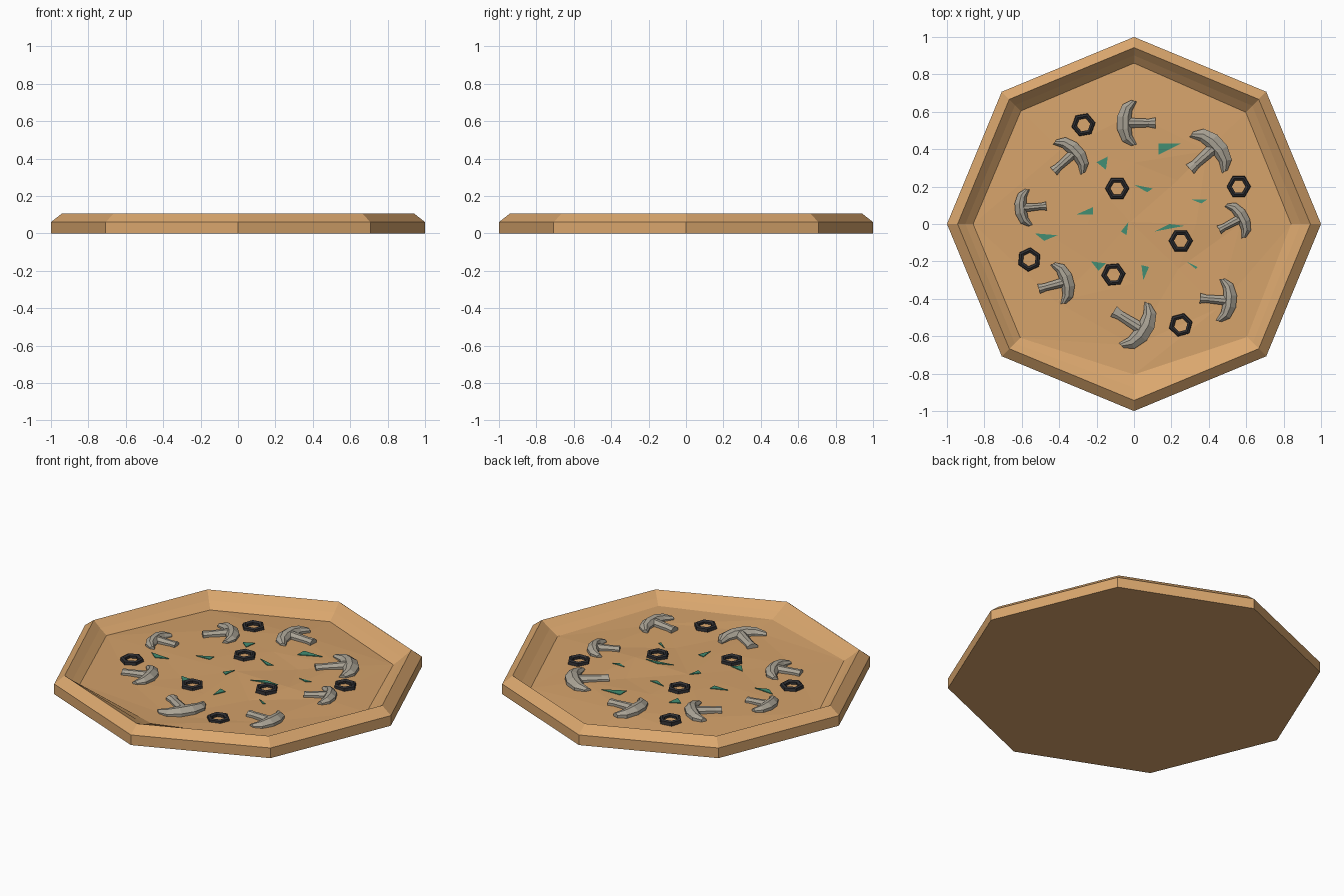
import bpy, bmesh, math, random
from mathutils import Vector, Matrix
from mathutils.bvhtree import BVHTree

if "Cube" in bpy.data.objects:
    bpy.data.objects.remove(bpy.data.objects["Cube"])

random.seed(4)


def material(name, rgb):
    m = bpy.data.materials.new(name)
    m.diffuse_color = (*rgb, 1)
    m.use_nodes = True
    m.node_tree.nodes["Principled BSDF"].inputs["Base Color"].default_value = m.diffuse_color
    return m


BREAD = material("baked dough", (0.70, 0.385, 0.155))
CHEESE = material("melted cheese", (0.66, 0.36, 0.145))
MUSHROOM = material("mushroom grey", (0.40, 0.365, 0.30))
OLIVE = material("black olive", (0.028, 0.028, 0.032))
HERB = material("herb green", (0.055, 0.27, 0.17))


def finish(bm, name, mat, fix_normals=True):
    if fix_normals:
        bmesh.ops.recalc_face_normals(bm, faces=bm.faces)
    me = bpy.data.meshes.new(name)
    bm.to_mesh(me)
    bm.free()
    me.materials.append(mat)
    ob = bpy.data.objects.new(name, me)
    bpy.context.collection.objects.link(ob)
    return ob


def bridge(bm, a, b, closed=True):
    """Quads between two rows of vertices."""
    n = len(a)
    for i in range(n if closed else n - 1):
        j = (i + 1) % n
        bm.faces.new((a[i], a[j], b[j], b[i]))


def octagon(bm, radii, height):
    ring = []
    for i, r in enumerate(radii):
        t = i * math.pi / 4
        x, y = r * math.cos(t), r * math.sin(t)
        ring.append(bm.verts.new((x, y, height(x, y))))
    return ring


# Crust: octagonal rings, rim inner edge slightly uneven
EDGE = [0.84, 0.845, 0.86, 0.855, 0.86, 0.86, 0.805, 0.855]


def edge_height(x, y):
    return 0.036 - 0.02 * y


bm = bmesh.new()
rings = [octagon(bm, [r] * 8, lambda x, y, z=z: z)
         for r, z in ((1, 0), (1, 0.06), (0.943, 0.105))]
rings.append(octagon(bm, [0.5 * (e + 0.943) for e in EDGE],
                     lambda x, y: 0.5 * (0.1 + edge_height(x, y))))
rings.append(octagon(bm, EDGE, edge_height))
for a, b in zip(rings, rings[1:]):
    bridge(bm, a, b)
bm.faces.new(rings[0][::-1])
finish(bm, "crust", BREAD, False)

# Cheese: bumpy faceted floor inside the crust
bm = bmesh.new()
edge = octagon(bm, EDGE, edge_height)
mid = octagon(bm, [0.6 + random.uniform(-0.06, 0.06) for _ in range(8)],
              lambda x, y: 0.042 + random.uniform(-0.003, 0.003))
inner = octagon(bm, [0.28 + random.uniform(-0.08, 0.08) for _ in range(8)],
                lambda x, y: 0.045 + random.uniform(-0.009, 0.006))
bridge(bm, edge, mid)
bridge(bm, mid, inner)
centre = bm.verts.new((-0.02, 0.01, 0.046))
for i in range(8):
    bm.faces.new((inner[i], inner[(i + 1) % 8], centre))
bmesh.ops.triangulate(bm, faces=bm.faces)
tree = BVHTree.FromBMesh(bm)
finish(bm, "cheese", CHEESE, False)


def cheese_z(x, y):
    return tree.ray_cast(Vector((x, y, 1)), Vector((0, 0, -1)))[0].z


# Mushroom slices: curved cap lofted along stations, plus a stem
# half-cap stations: outer x, outer y, inner x, inner y
HALF = [(0.025, 0.122, 0.055, 0.115), (-0.022, 0.098, 0.030, 0.066),
        (-0.050, 0.035, 0.026, 0.028)]
STATIONS = HALF + [(a, -b, c, -d) for a, b, c, d in HALF[::-1]]
HEIGHTS = [0.018, 0.032, 0.040, 0.040, 0.032, 0.018]


def mushroom(x, y, angle, size):
    bm = bmesh.new()
    sections = []
    for (ox, oy, ix, iy), h in zip(STATIONS, HEIGHTS):
        o, i = Vector((ox, oy, 0)), Vector((ix, iy, 0))
        pts = [(o, -0.015), (o, h * 0.45), (o.lerp(i, 0.4), h),
               (o.lerp(i, 0.75), h * 0.9), (i, h * 0.35), (i, -0.015)]
        sections.append([bm.verts.new(p + Vector((0, 0, z))) for p, z in pts])
    for a, b in zip(sections, sections[1:]):
        bridge(bm, a, b)
    bm.faces.new(sections[0])
    bm.faces.new(sections[-1])
    # stem, five-sided with a flared end
    stem = []
    for sx, w, h in ((-0.01, 0.028, 0.034), (0.12, 0.022, 0.026),
                     (0.155, 0.029, 0.026)):
        stem.append([bm.verts.new(p) for p in (
            (sx, -w, -0.015), (sx, -w, h * 0.5), (sx, -w * 0.3, h),
            (sx, w * 0.4, h), (sx, w, h * 0.5), (sx, w, -0.015))])
    for a, b in zip(stem, stem[1:]):
        bridge(bm, a, b)
    bm.faces.new(stem[0])
    bm.faces.new(stem[-1])
    bm.transform(Matrix.Translation((x, y, cheese_z(x, y)))
                 @ Matrix.Rotation(math.radians(angle), 4, 'Z')
                 @ Matrix.Diagonal((size, size, 1, 1)))
    finish(bm, "mushroom_slice", MUSHROOM)


for m in ((-0.04, 0.54, 0, 1.0), (0.43, 0.41, 222, 1.13),
          (-0.32, 0.38, 222, 0.95), (-0.595, 0.085, 5, 0.82),
          (0.57, 0.03, 208, 0.84), (-0.37, -0.31, 195, 0.93),
          (0.50, -0.41, 175, 0.95), (0.04, -0.56, 148, 1.13)):
    mushroom(*m)

# Olive rings: six-sided, four-sided section
SECTION = [(0.066, -0.015), (0.062, 0.010), (0.050, 0.016),
           (0.037, 0.008), (0.037, -0.015)]
for x, y, spin in ((-0.27, 0.53, 10), (-0.09, 0.19, 0), (0.56, 0.20, 0),
                   (0.25, -0.09, 0), (-0.56, -0.19, 25), (-0.11, -0.27, 5),
                   (0.25, -0.54, 15)):
    bm = bmesh.new()
    loops = [[bm.verts.new((r * math.cos(k * math.pi / 3),
                            r * math.sin(k * math.pi / 3), z))
              for k in range(6)] for r, z in SECTION]
    for a, b in zip(loops, loops[1:] + loops[:1]):
        bridge(bm, a, b)
    bm.transform(Matrix.Translation((x, y, cheese_z(x, y) + 0.006))
                 @ Matrix.Rotation(math.radians(spin), 4, 'Z'))
    finish(bm, "olive_ring", OLIVE)

# Herb flakes: thin triangles lying on the cheese
FLAKES = [(0.13, 0.43, 0.25, 0.43, 0.13, 0.37), (-0.20, 0.33, -0.14, 0.36, -0.15, 0.29),
          (0.00, 0.21, 0.10, 0.19, 0.07, 0.17), (0.31, 0.13, 0.39, 0.13, 0.36, 0.11),
          (-0.31, 0.05, -0.22, 0.09, -0.22, 0.05), (-0.53, -0.05, -0.41, -0.06, -0.48, -0.09),
          (-0.03, 0.01, -0.07, -0.04, -0.04, -0.06), (0.11, -0.04, 0.19, 0.00, 0.27, -0.01),
          (-0.23, -0.20, -0.15, -0.21, -0.19, -0.25), (0.04, -0.22, 0.08, -0.23, 0.05, -0.30),
          (0.28, -0.20, 0.34, -0.23, 0.33, -0.24)]
bm = bmesh.new()
for f in FLAKES:
    pts = [(f[i], f[i + 1]) for i in (0, 2, 4)]
    top = [bm.verts.new((x, y, cheese_z(x, y) + 0.004)) for x, y in pts]
    low = [bm.verts.new((x, y, cheese_z(x, y) - 0.004)) for x, y in pts]
    bridge(bm, low, top)
    bm.faces.new(top)
    bm.faces.new(low[::-1])
finish(bm, "herb_flakes", HERB)
